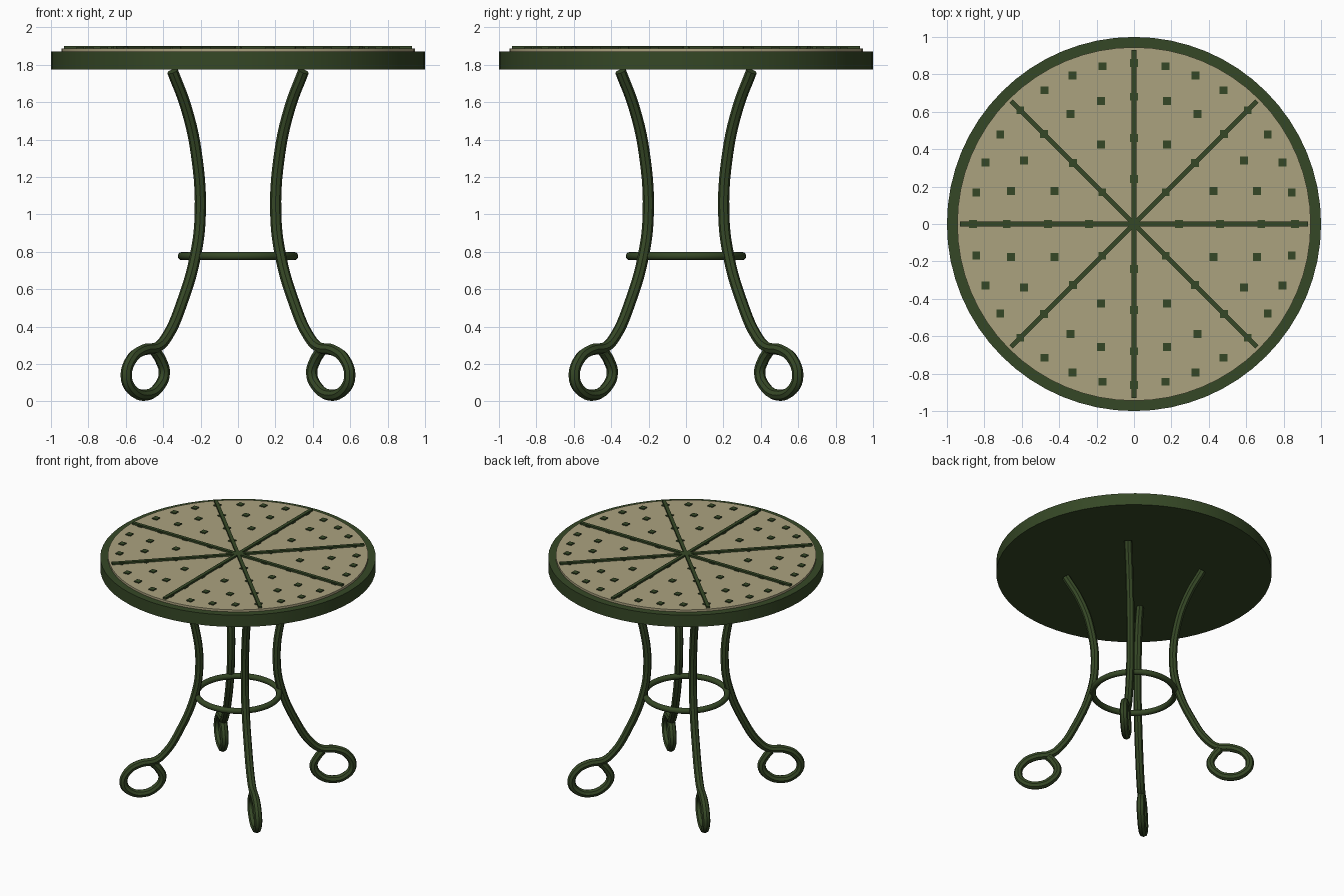
import bpy
import math
from mathutils import Matrix, Vector

if "Cube" in bpy.data.objects:
    bpy.data.objects.remove(bpy.data.objects["Cube"], do_unlink=True)


def make_material(name, rgb):
    mat = bpy.data.materials.new(name)
    mat.use_nodes = True
    mat.diffuse_color = (*rgb, 1)
    mat.node_tree.nodes["Principled BSDF"].inputs["Base Color"].default_value = (*rgb, 1)
    return mat


GREEN = make_material("dark green metal", (0.036, 0.064, 0.019))
TAN = make_material("tan panel", (0.41, 0.365, 0.212))


def finish(name, mat, smooth=False):
    obj = bpy.context.object
    obj.name = name
    obj.data.materials.clear()
    obj.data.materials.append(mat)
    if smooth:
        bpy.ops.object.shade_smooth_by_angle(angle=math.radians(40))
    return obj


def disc(name, radius, low, high, mat):
    bpy.ops.mesh.primitive_cylinder_add(vertices=64, radius=radius, depth=high - low,
                                        location=(0, 0, (low + high) / 2))
    return finish(name, mat, True)


def block(name, size, centre, mat, turn=0):
    bpy.ops.mesh.primitive_cube_add(size=1, location=centre, rotation=(0, 0, turn))
    obj = finish(name, mat)
    obj.scale = size
    return obj


# Round top: thick metal rim plate with a raised panel
disc("table_top", 1.0, 1.775, 1.87, GREEN)
disc("top_panel", 0.945, 1.865, 1.887, TAN)

# Four bars crossing the panel make eight spokes
for i in range(4):
    block(f"spoke_bar_{i + 1}", (1.86, 0.026, 0.024), (0, 0, 1.889), GREEN, i * math.pi / 4)

# Square studs in concentric rings
for ring, (radius, count) in enumerate([(0.24, 8), (0.46, 16), (0.68, 24), (0.86, 32)]):
    for i in range(count):
        a = math.tau * i / count
        block(f"stud_{ring + 1}_{i + 1}", (0.042, 0.042, 0.016),
              (radius * math.cos(a), radius * math.sin(a), 1.887), GREEN)

# Leg path from the top down to the curled foot: distance along x, height
LEG = [(0.35, 1.765), (0.277, 1.57), (0.222, 1.32), (0.202, 1.0), (0.228, 0.777),
       (0.297, 0.535), (0.38, 0.345), (0.43, 0.29), (0.51, 0.273), (0.57, 0.225),
       (0.597, 0.13), (0.565, 0.06), (0.49, 0.034), (0.425, 0.075), (0.394, 0.15),
       (0.415, 0.225), (0.44, 0.265)]


def leg(name, sx, sy):
    curve = bpy.data.curves.new(name, "CURVE")
    curve.dimensions = "3D"
    curve.bevel_depth = 0.03
    curve.bevel_resolution = 2
    curve.resolution_u = 5
    curve.use_fill_caps = True
    spline = curve.splines.new("BEZIER")
    spline.bezier_points.add(len(LEG) - 1)
    for point, (d, z) in zip(spline.bezier_points, LEG):
        point.co = (sx * d, sy * d, z)
        point.handle_left_type = point.handle_right_type = "AUTO"
    obj = bpy.data.objects.new(name, curve)
    bpy.context.collection.objects.link(obj)
    bpy.ops.object.select_all(action="DESELECT")
    obj.select_set(True)
    bpy.context.view_layer.objects.active = obj
    bpy.ops.object.convert(target="MESH")
    finish(name, GREEN, True)


# Four legs stand on the diagonals
for name, sx, sy in [("front_left_leg", 1, -1), ("front_right_leg", -1, -1),
                     ("back_left_leg", 1, 1), ("back_right_leg", -1, 1)]:
    leg(name, sx, sy)

# Ring tying the legs together
bpy.ops.mesh.primitive_torus_add(major_radius=0.3, minor_radius=0.022, major_segments=48,
                                 minor_segments=12, location=(0, 0, 0.777))
finish("leg_ring", GREEN, True)
